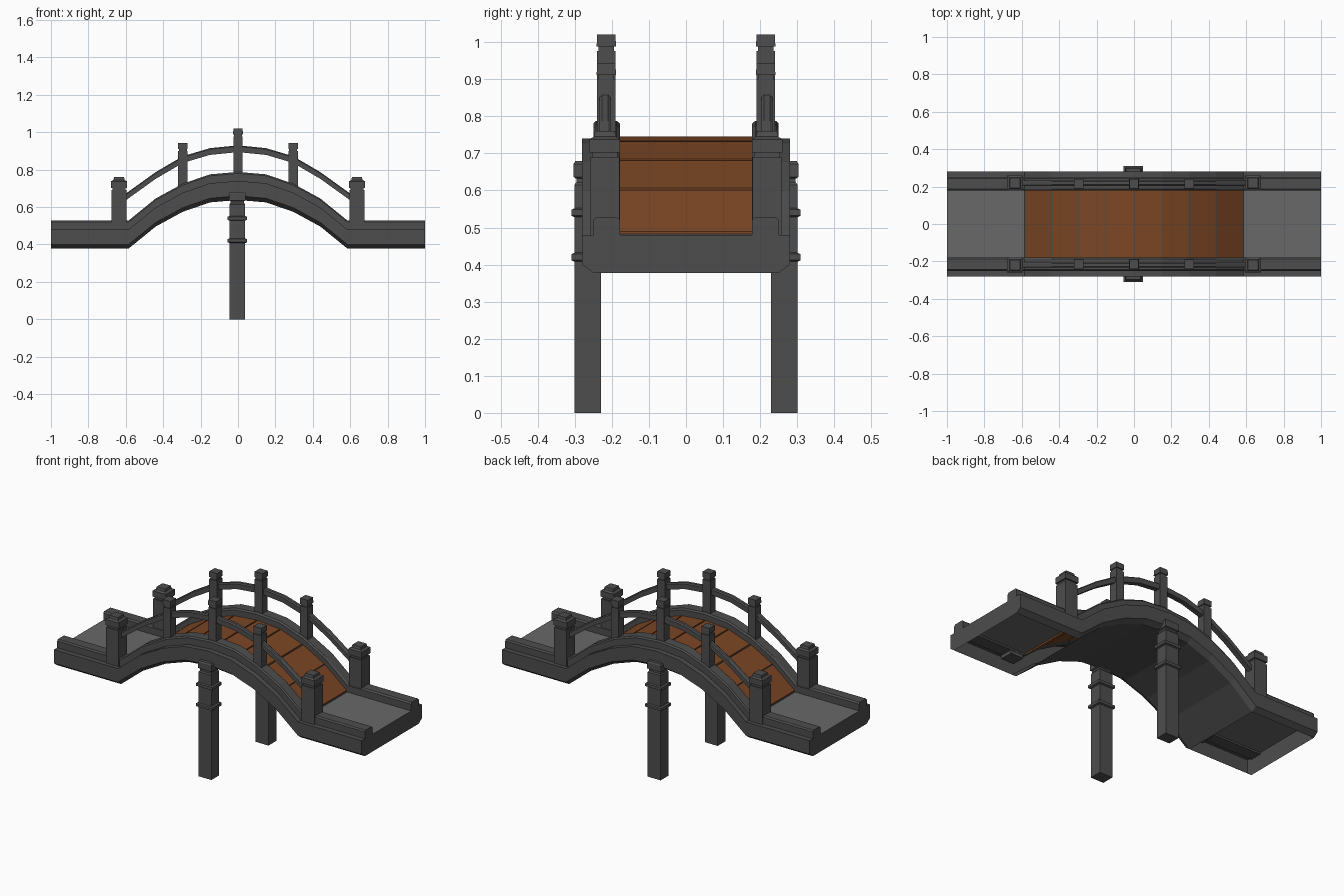
import bpy, bmesh

if "Cube" in bpy.data.objects:
    bpy.data.objects.remove(bpy.data.objects["Cube"])

# Deck height at each station along half of the bridge
HALF = [(0, .74), (.15, .727), (.295, .677), (.44, .598), (.585, .48), (1, .48)]
DECK = [(-x, z) for x, z in HALF[:0:-1]] + HALF
RAIL_HALF = [(0, .93), (.15, .915), (.295, .872), (.44, .787), (.61, .665)]
RAIL = [(-x, z) for x, z in RAIL_HALF[:0:-1]] + RAIL_HALF


def material(name, r, g, b):
    m = bpy.data.materials.new(name)
    m.diffuse_color = (r, g, b, 1)
    m.use_nodes = True
    m.node_tree.nodes["Principled BSDF"].inputs["Base Color"].default_value = m.diffuse_color
    return m


wood = material("brown_wood", .2, .062, .018)
dark = material("dark_stone", .075, .075, .075)
light = material("landing_stone", .14, .14, .14)


def finish(name, bm, mirror=(False, False), mats=(dark,)):
    bmesh.ops.recalc_face_normals(bm, faces=bm.faces)
    me = bpy.data.meshes.new(name)
    bm.to_mesh(me)
    bm.free()
    ob = bpy.data.objects.new(name, me)
    bpy.context.collection.objects.link(ob)
    for mat in mats:
        me.materials.append(mat)
    if any(mirror):
        m = ob.modifiers.new("mirror", 'MIRROR')
        m.use_axis = (mirror[0], mirror[1], False)
        m.use_mirror_merge = False
    return ob


def bridge_rings(bm, rings):
    n = len(rings[0])
    for a, b in zip(rings, rings[1:]):
        for i in range(n):
            j = (i + 1) % n
            bm.faces.new((a[i], a[j], b[j], b[i]))
    bm.faces.new(rings[0])
    bm.faces.new(rings[-1])


def loft(path, section):
    """Sweep a (y, z offset) section along an (x, z) path."""
    bm = bmesh.new()
    rings = [[bm.verts.new((x, y, z + dz)) for y, dz in section] for x, z in path]
    bridge_rings(bm, rings)
    return bm


def stack(name, x, y, levels, mirror):
    """Square post from (z, half x, half y) levels."""
    bm = bmesh.new()
    rings = [[bm.verts.new((x + sx * hx, y + sy * hy, z))
              for sx, sy in ((-1, -1), (1, -1), (1, 1), (-1, 1))]
             for z, hx, hy in levels]
    bridge_rings(bm, rings)
    return finish(name, bm, mirror)


# Arched body with flat landings, chamfered lower edges
bm = loft(DECK, [(-.25, -.102), (-.28, -.08), (-.28, 0), (-.182, 0),
                 (.182, 0), (.28, 0), (.28, -.08), (.25, -.102)])
bmesh.ops.recalc_face_normals(bm, faces=bm.faces)
landing = [f for f in bm.faces if abs(f.calc_center_median().x) > .6]
# Lighter walking surface on the landings
for f in landing:
    if f.normal.z > .99 and abs(f.calc_center_median().y) < .1:
        f.material_index = 1
# Landings are hollow underneath
bmesh.ops.delete(bm, geom=[f for f in landing if f.normal.z < -.99], context='FACES_ONLY')
finish("bridge_body", bm, mats=(dark, light))

# Raised curbs along both sides
finish("curb", loft(DECK, [(.178, -.01), (.25, -.01), (.25, .04), (.243, .048), (.187, .048), (.178, .04)]),
       (False, True))

# Planks on the arch, with thin seams
for i, ((x0, z0), (x1, z1)) in enumerate(zip(DECK[1:-1], DECK[2:-1])):
    g = .025
    a = (x0 + (x1 - x0) * g, z0 + (z1 - z0) * g)
    b = (x1 - (x1 - x0) * g, z1 - (z1 - z0) * g)
    finish(f"plank_{i}", loft([a, b], [(-.182, -.01), (.182, -.01), (.182, .006), (-.182, .006)]), mats=(wood,))

# Handrails
finish("handrail", loft(RAIL, [(.203, -.036), (.233, -.036), (.233, -.006), (.226, 0), (.21, 0), (.203, -.006)]),
       (False, True))


def post_levels(base, top, h, neck, cap):
    t = top
    return [(base, h, h), (t - cap - .012, h, h), (t - cap - .012, neck, neck), (t - cap, neck, neck),
            (t - cap, h + .001, h + .001), (t, h, h)]


# Slim baluster posts
stack("middle_post", 0, .215, post_levels(.74, 1.02, .025, .021, .032), (False, True))
stack("side_post", .295, .215, post_levels(.67, .943, .025, .021, .032), (True, True))

# Heavy end posts with stepped caps
stack("end_post", .636, .219,
      [(.45, .041, .039), (.69, .041, .039), (.69, .035, .034), (.703, .035, .034), (.703, .043, .041),
       (.738, .043, .041), (.745, .03, .03), (.76, .027, .027)], (True, True))

# Support columns with two bands and a cap
levels = [(0, .042, .036)]
for z in (.42, .54):
    levels += [(z - .012, .042, .036), (z - .008, .053, .044), (z + .008, .053, .044), (z + .012, .042, .036)]
levels += [(.615, .042, .036), (.622, .037, .031), (.632, .037, .031), (.636, .045, .038),
           (.672, .045, .038), (.68, .039, .033)]
stack("support_column", -.004, .265, levels, (False, True))
